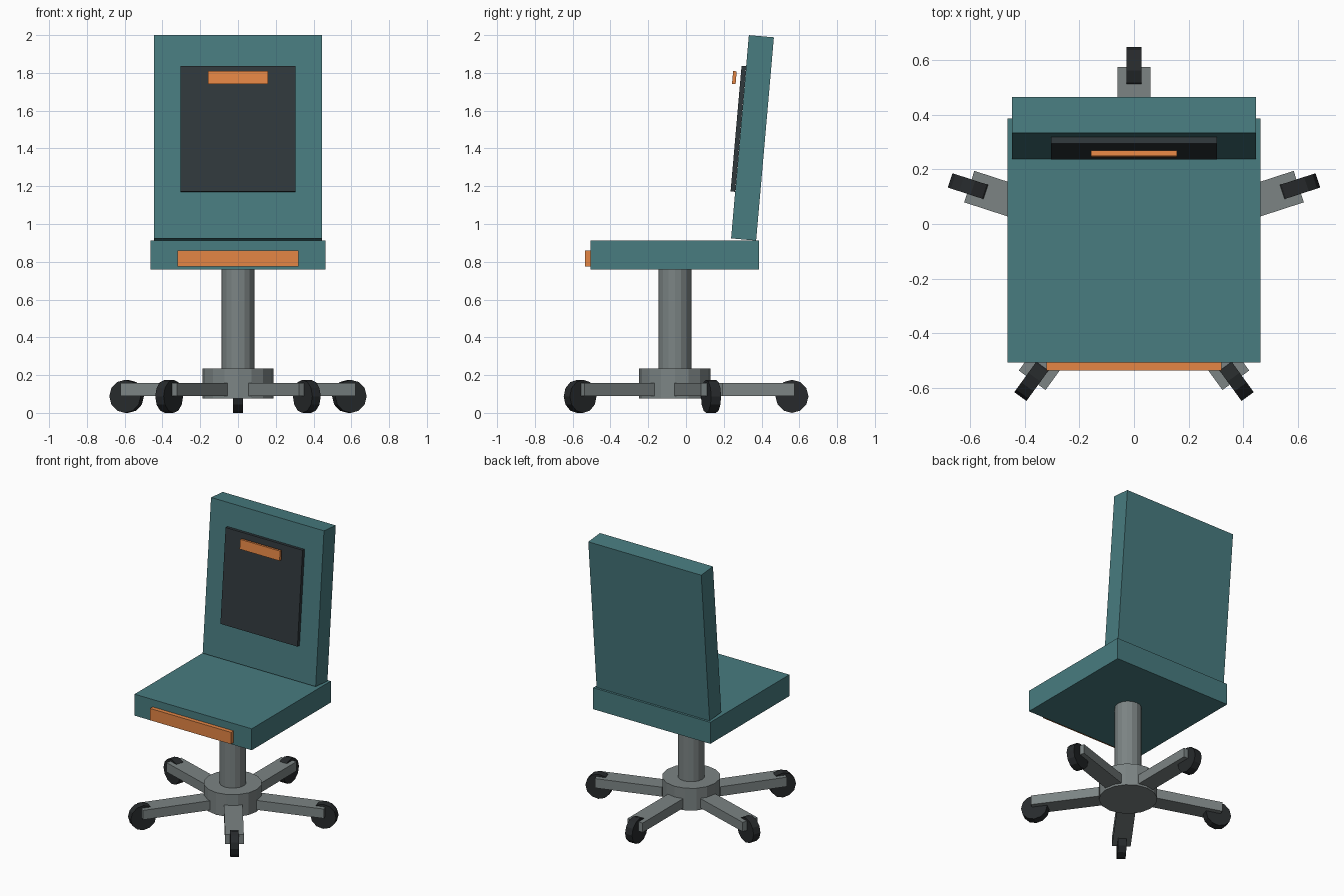
import bpy
from math import radians, cos, sin

if "Cube" in bpy.data.objects:
    bpy.data.objects.remove(bpy.data.objects["Cube"])


def material(name, rgb):
    m = bpy.data.materials.new(name)
    m.diffuse_color = (*rgb, 1)
    m.use_nodes = True
    m.node_tree.nodes["Principled BSDF"].inputs["Base Color"].default_value = m.diffuse_color
    return m


TEAL = material("teal_fabric", (0.065, 0.2, 0.215))
DARK = material("dark_panel", (0.03, 0.04, 0.046))
BLACK = material("black_rubber", (0.02, 0.023, 0.025))
ORANGE = material("orange_trim", (0.78, 0.24, 0.06))
METAL = material("grey_metal", (0.2, 0.23, 0.23))


def finish(name, mat):
    ob = bpy.context.object
    ob.name = name
    ob.data.materials.append(mat)
    return ob


def box(name, loc, size, mat, rot=(0, 0, 0)):
    bpy.ops.mesh.primitive_cube_add(size=1, location=loc, rotation=rot)
    bpy.context.object.scale = size
    return finish(name, mat)


def cylinder(name, loc, radius, depth, sides, mat, rot=(0, 0, 0)):
    bpy.ops.mesh.primitive_cylinder_add(vertices=sides, radius=radius, depth=depth,
                                        location=loc, rotation=rot)
    return finish(name, mat)


CY = -0.059                  # base centre in y
TILT = (radians(-5), 0, 0)   # backrest lean

# Seat and its front trim
box("seat", (0, -0.06, 0.835), (0.925, 0.892, 0.153), TEAL)
box("seat_trim", (0, -0.519, 0.817), (0.64, 0.033, 0.084), ORANGE)

# Leaning backrest, inset panel and headrest tab
box("backrest", (0, 0.352, 1.456), (0.892, 0.133, 1.08), TEAL, TILT)
box("back_panel", (0, 0.277, 1.504), (0.608, 0.024, 0.668), DARK, TILT)
box("back_tab", (0, 0.256, 1.775), (0.315, 0.019, 0.068), ORANGE, TILT)

# Column and hub
cylinder("column", (0, CY, 0.48), 0.087, 0.56, 16, METAL)
cylinder("hub", (0, CY, 0.155), 0.189, 0.158, 16, METAL)

# Five spokes, each with a wheel at its end
for i in range(5):
    a = radians(90 + 72 * i)

    def at(r, z):
        return (r * cos(a), CY + r * sin(a), z)

    box(f"spoke_{i + 1}", at(0.406, 0.124), (0.456, 0.121, 0.067), METAL, (0, 0, a))
    cylinder(f"wheel_{i + 1}", at(0.62, 0.0875), 0.0875, 0.055, 12, BLACK,
             (radians(90), 0, a))
